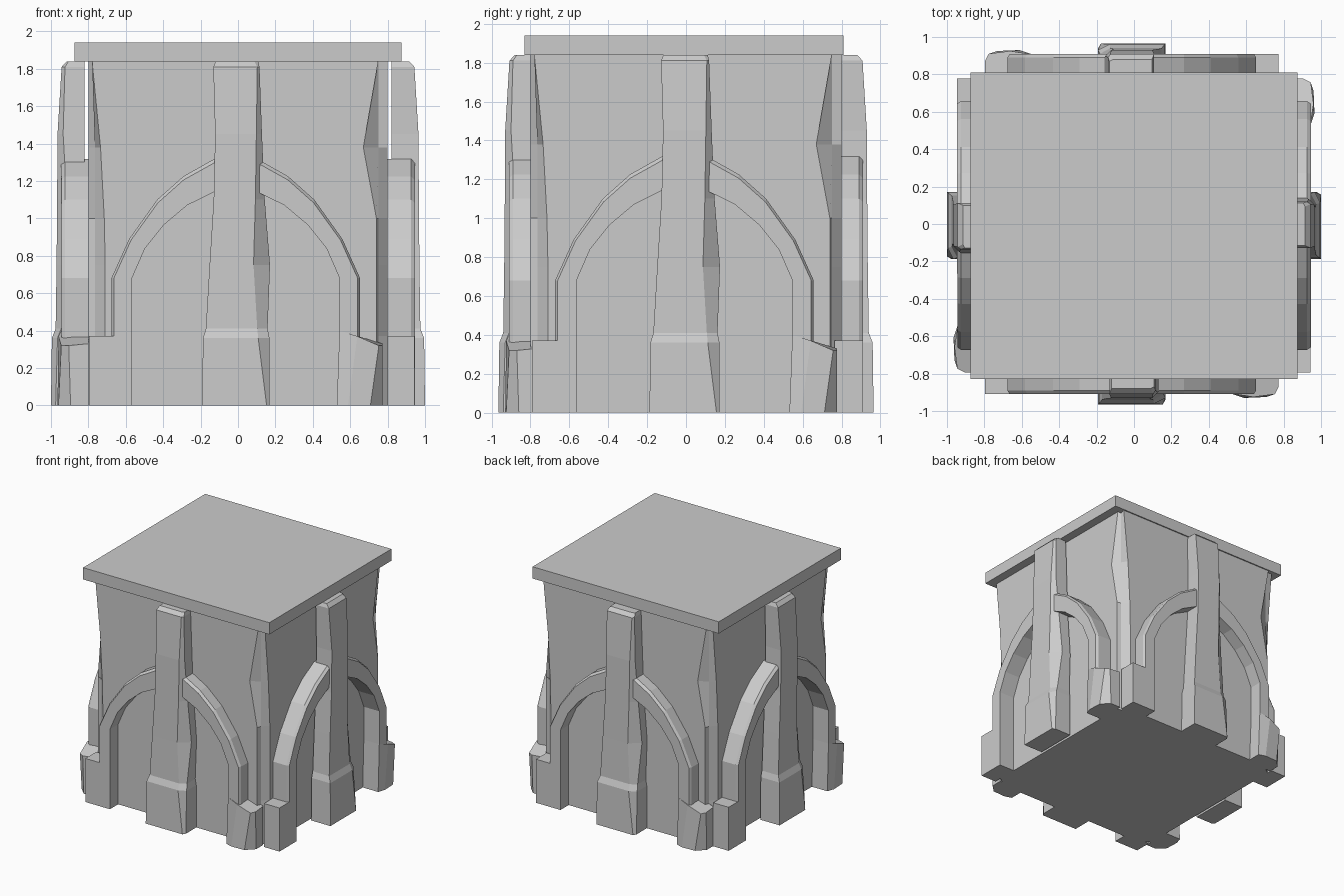
import bpy, math
from mathutils import Matrix

if "Cube" in bpy.data.objects:
    bpy.data.objects.remove(bpy.data.objects["Cube"])


def loft(name, rings, matrix=None):
    """Skin a list of equal-length rings and cap both ends."""
    n = len(rings[0])
    verts = [p for r in rings for p in r]
    faces = [(i * n + j, i * n + (j + 1) % n, (i + 1) * n + (j + 1) % n, (i + 1) * n + j)
             for i in range(len(rings) - 1) for j in range(n)]
    faces += [tuple(range(n))[::-1], tuple(range(len(verts) - n, len(verts)))]
    me = bpy.data.meshes.new(name)
    me.from_pydata(verts, [], faces)
    ob = bpy.data.objects.new(name, me)
    bpy.context.collection.objects.link(ob)
    # consistent outward normals
    import bmesh
    bm = bmesh.new()
    bm.from_mesh(me)
    bmesh.ops.recalc_face_normals(bm, faces=bm.faces)
    bm.to_mesh(me)
    bm.free()
    if matrix:
        ob.matrix_world = matrix
    return ob


# Flat roof slab
bpy.ops.mesh.primitive_cube_add(size=1, location=(0, -0.01, 1.89))
slab = bpy.context.object
slab.name = "roof_slab"
slab.scale = (1.75, 1.64, 0.10)

# Main block: chipped corners, (z, chip on one face, chip on the next face)
body = []
for z, a, b in [(0, .74, .73), (.37, .74, .71), (.75, .74, .71),
                (1.0, .74, .715), (1.38, .67, .735), (1.84, .75, .78)]:
    ring = []
    for k in range(4):
        c, s = round(math.cos(k * math.pi / 2)), round(math.sin(k * math.pi / 2))
        for x, y in [(a, -.8), (.75, -.765), (.8, -b)]:
            ring.append((c * x - s * y, s * x + c * y, z))
    body.append(ring)
loft("wall_block", body)

# Half-arch outlines (inner, outer) from foot to crown
inner = [(.555, .2), (.555, .68), (.485, .84), (.385, .965), (.26, 1.07), (.115, 1.142)]
outer = [(.665, .2), (.665, .68), (.57, .89), (.42, 1.1), (.28, 1.225), (.115, 1.318)]
halves = list(zip(inner, outer))
path = [((-i[0], i[1]), (-o[0], o[1])) for i, o in halves] + halves[::-1]
BACK, FACE = .765, .91

arch = []
for (iu, iz), (ou, oz) in path:
    t = .12                                   # chamfer on the outer rim
    mu, mz = ou + (iu - ou) * t, oz + (iz - oz) * t
    arch.append([(iu, -BACK, iz), (iu, -FACE, iz), (mu, -FACE, mz),
                 (ou, -FACE + .02, oz), (ou, -BACK, oz)])

# Buttress: z, left, front edge right, worn right side, front depth, worn depth
buttress = []
for z, l, f, r, d, w in [(0, -.18, .165, .18, .965, .94), (.36, -.175, .12, .18, .96, .93),
                         (.41, -.16, .115, .17, .94, .91), (.75, -.14, .095, .183, .935, .87),
                         (1.1, -.118, .105, .155, .932, .88), (1.45, -.11, .11, .14, .93, .90),
                         (1.81, -.12, .115, .127, .908, .89), (1.84, -.108, .1, .12, .88, .87)]:
    buttress.append([(l, -.785, z), (l, -d, z), (f, -d, z), (r, -w, z), (r, -.785, z)])

# Plain foot and worn foot at the two ends of the arch
plain = [[(-.785, -.765, z), (-.785, -FACE, z), (-.555, -FACE, z), (-.555, -.765, z)]
         for z in (0, .37)]
low = [(.54, .765), (.54, .91), (.60, .93), (.72, .925), (.785, .86), (.785, .765)]
top = [(.555, .765, .40), (.555, .91, .40), (.65, .925, .37), (.765, .91, .32),
       (.785, .87, .32), (.785, .765, .33)]
worn = [[(u, -d, 0) for u, d in low], [(u, -d, z) for u, d, z in top]]

# Repeat the arcade on all four sides; side panels stand slightly further out
for k, side in enumerate(["front", "right", "back", "left"]):
    out = .035 if k % 2 else 0
    m = (Matrix.Translation((-.012 if k % 2 == 0 else 0, -.008 if k % 2 else 0, 0))
         @ Matrix.Rotation(k * math.pi / 2, 4, 'Z') @ Matrix.Translation((0, -out, 0)))
    loft(side + "_arch", arch, m)
    loft(side + "_buttress", buttress, m)
    loft(side + "_plain_foot", plain, m)
    loft(side + "_worn_foot", worn, m)
